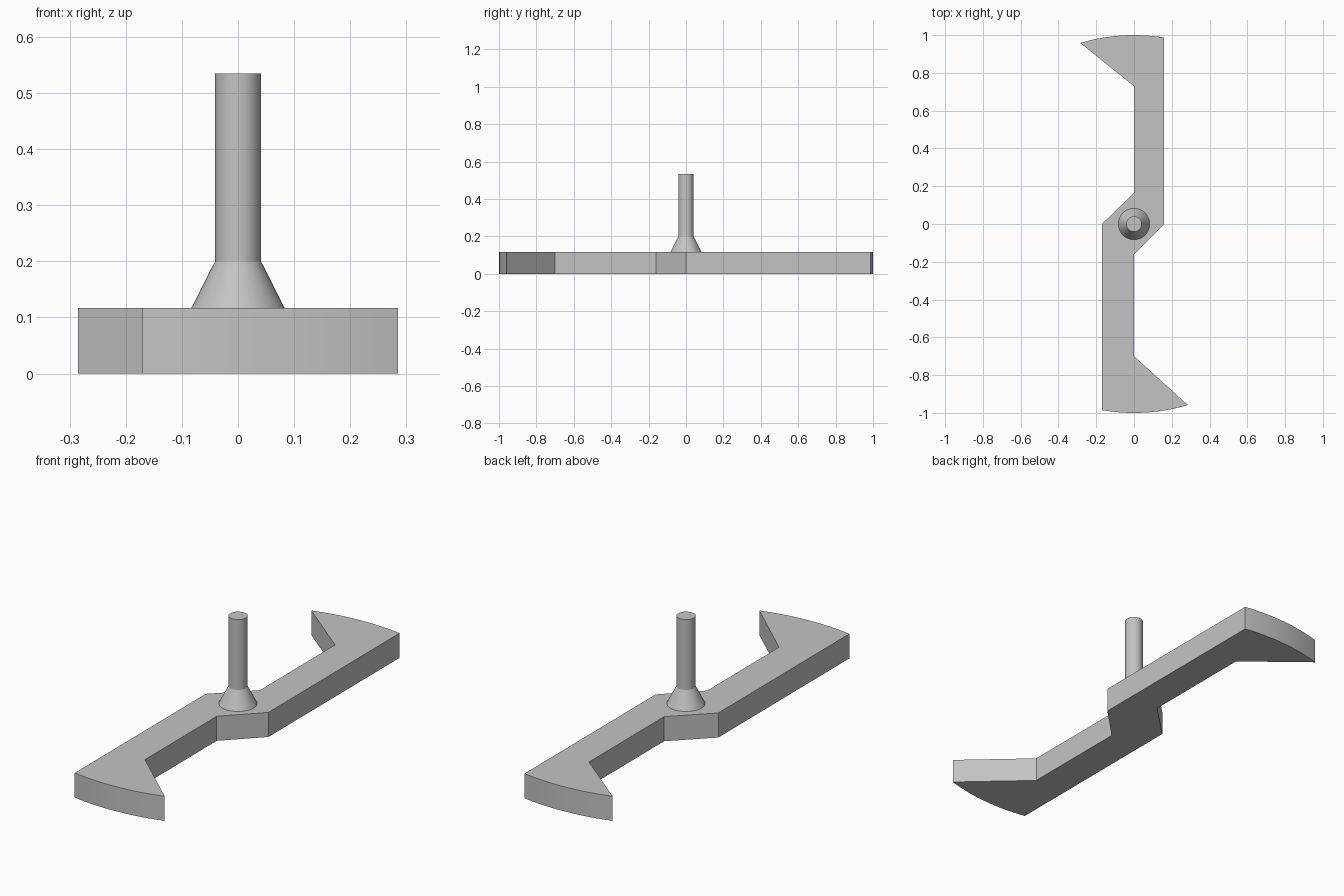
import bpy, bmesh, math

cube = bpy.data.objects.get("Cube")
if cube:
    bpy.data.objects.remove(cube, do_unlink=True)

grey = bpy.data.materials.new("plain grey")
grey.use_nodes = True
colour = (0.55, 0.55, 0.55, 1)
grey.diffuse_color = colour
grey.node_tree.nodes["Principled BSDF"].inputs["Base Color"].default_value = colour

BLADE_TOP = 0.117


def make_object(name, bm):
    bmesh.ops.recalc_face_normals(bm, faces=bm.faces)
    mesh = bpy.data.meshes.new(name)
    bm.to_mesh(mesh)
    bm.free()
    mesh.materials.append(grey)
    obj = bpy.data.objects.new(name, mesh)
    bpy.context.collection.objects.link(obj)
    return obj


def tip_arc(x_start, x_end, side, steps=16):
    """Points on the unit circle between two x positions."""
    a, b = math.asin(x_start), math.asin(x_end)
    angles = [a + (b - a) * i / steps for i in range(steps + 1)]
    return [(math.sin(t), side * math.cos(t)) for t in angles]


# Flat double-hooked blade, extruded from its outline
outline = ([(0.16, 0)] + tip_arc(0.16, -0.285, 1)
           + [(0, 0.73), (0, 0.165), (-0.17, 0)]
           + tip_arc(-0.17, 0.285, -1) + [(0, -0.70), (0, -0.16)])
bm = bmesh.new()
base = bm.faces.new([bm.verts.new((x, y, 0)) for x, y in outline])
raised = bmesh.ops.extrude_face_region(bm, geom=[base], use_keep_orig=True)
top_verts = [g for g in raised["geom"] if isinstance(g, bmesh.types.BMVert)]
bmesh.ops.translate(bm, verts=top_verts, vec=(0, 0, BLADE_TOP))
blade = make_object("blade", bm)

# Round post with a flared foot, turned from a profile
profile = [(0.083, BLADE_TOP), (0.041, 0.2), (0.041, 0.535)]
SIDES = 48
bm = bmesh.new()
rings = [[bm.verts.new((r * math.cos(math.tau * i / SIDES),
                        r * math.sin(math.tau * i / SIDES), z))
          for i in range(SIDES)] for r, z in profile]
for low, high in zip(rings, rings[1:]):
    for i in range(SIDES):
        j = (i + 1) % SIDES
        bm.faces.new((low[i], low[j], high[j], high[i]))
bm.faces.new(rings[0])
bm.faces.new(rings[-1])
post = make_object("post", bm)

# Smooth curved sides, sharp corners
bpy.ops.object.select_all(action="DESELECT")
for obj in (blade, post):
    obj.select_set(True)
bpy.context.view_layer.objects.active = post
bpy.ops.object.shade_smooth_by_angle(angle=math.radians(20))
